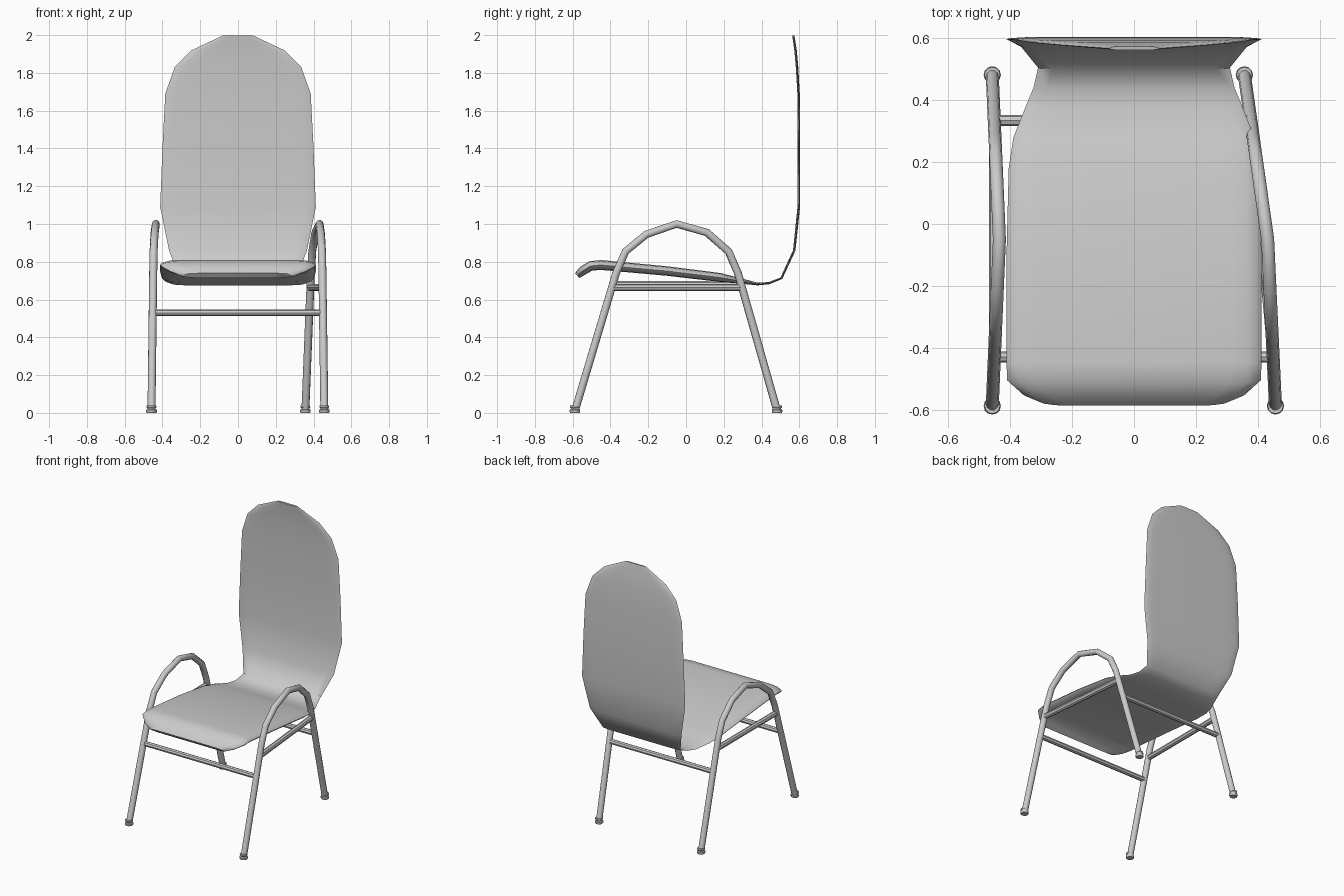
import bpy, bmesh
from mathutils import Vector

if "Cube" in bpy.data.objects:
    bpy.data.objects.remove(bpy.data.objects["Cube"])


def smooth(ob, angle):
    bpy.ops.object.select_all(action='DESELECT')
    ob.select_set(True)
    bpy.context.view_layer.objects.active = ob
    bpy.ops.object.shade_smooth_by_angle(angle=angle)


def finish(name, bm, angle=0.8):
    bmesh.ops.recalc_face_normals(bm, faces=bm.faces)
    me = bpy.data.meshes.new(name)
    bm.to_mesh(me)
    bm.free()
    ob = bpy.data.objects.new(name, me)
    bpy.context.collection.objects.link(ob)
    smooth(ob, angle)


def loft(bm, rings):
    # skin closed rings and cap both ends
    n = len(rings[0])
    for a, b in zip(rings, rings[1:]):
        for j in range(n):
            k = (j + 1) % n
            bm.faces.new((a[j], a[k], b[k], b[j]))
    bm.faces.new(rings[0])
    bm.faces.new(rings[-1])


def tube(name, pts, r, res=3, angle=0.8):
    cu = bpy.data.curves.new(name, 'CURVE')
    cu.dimensions = '3D'
    cu.bevel_depth = r
    cu.bevel_resolution = res
    cu.use_fill_caps = True
    sp = cu.splines.new('POLY')
    sp.points.add(len(pts) - 1)
    for p, co in zip(sp.points, pts):
        p.co = (*co, 1)
    ob = bpy.data.objects.new(name, cu)
    bpy.context.collection.objects.link(ob)
    bpy.ops.object.select_all(action='DESELECT')
    ob.select_set(True)
    bpy.context.view_layer.objects.active = ob
    bpy.ops.object.convert(target='MESH')
    smooth(bpy.context.object, angle)


# padded seat and back shell: stations of (y, z, half width, thickness)
stations = [
    (-0.576, 0.727, 0.30, 0.034), (-0.550, 0.750, 0.36, 0.048),
    (-0.505, 0.778, 0.41, 0.052), (-0.450, 0.783, 0.412, 0.052),
    (-0.100, 0.751, 0.412, 0.050), (0.180, 0.717, 0.405, 0.047),
    (0.280, 0.700, 0.39, 0.030), (0.380, 0.682, 0.35, 0.014),
    (0.440, 0.687, 0.325, 0.012), (0.505, 0.713, 0.31, 0.012),
    (0.573, 0.860, 0.365, 0.013), (0.597, 1.090, 0.412, 0.014),
    (0.598, 1.400, 0.40, 0.013), (0.596, 1.690, 0.385, 0.013),
    (0.588, 1.830, 0.335, 0.013), (0.580, 1.920, 0.245, 0.013),
    (0.568, 1.998, 0.08, 0.012)]
# cross-section: inset from the edge and share of the half thickness
half = [(0.0, 0.0), (0.008, 0.4), (0.045, 0.85), (0.10, 1.0)]
bm = bmesh.new()
rings = []
for i, (y, z, w, th) in enumerate(stations):
    a, b = stations[max(i - 1, 0)], stations[min(i + 1, len(stations) - 1)]
    t = Vector((0, b[0] - a[0], b[1] - a[1])).normalized()
    up = Vector((0, -t.z, t.y))
    k = min(1, w / 0.2)
    right = [(w - o * k, f) for o, f in half]
    top = right + [(-x, f) for x, f in reversed(right)]
    loop = top + [(x, -f) for x, f in reversed(top[1:-1])]
    rings.append([bm.verts.new(Vector((x, y, z)) + up * f * th / 2) for x, f in loop])
loft(bm, rings)
finish("seat_shell", bm)

# arched side frames (the right one splays inward at the back)
arch = [(-0.585, 0.02), (-0.37, 0.74), (-0.32, 0.855), (-0.21, 0.945), (-0.05, 1.0),
        (0.11, 0.955), (0.225, 0.855), (0.275, 0.74), (0.48, 0.02)]


def frame_x(side, y):
    front, mid, back = (-0.458, -0.435, -0.458) if side == "left" else (0.457, 0.432, 0.357)
    if y < -0.05:
        return mid + (front - mid) * (-0.05 - y) / 0.535
    return mid + (back - mid) * (y + 0.05) / 0.53


for side, rail_z in (("left", 0.678), ("right", 0.663)):
    tube(side + "_leg_frame", [(frame_x(side, y), y, z) for y, z in arch], 0.021)
    # rail under the seat edge
    tube(side + "_side_rail", [(frame_x(side, y), y, rail_z) for y in (-0.39, 0.295)], 0.019, 2, 0.5)
    # rubber feet
    for end, y in (("front", -0.588), ("back", 0.482)):
        bm = bmesh.new()
        rings = []
        for r, z in ((0.025, 0), (0.028, 0.005), (0.028, 0.016), (0.021, 0.02),
                     (0.021, 0.025), (0.026, 0.03), (0.025, 0.038)):
            ring = bmesh.ops.create_circle(bm, segments=12, radius=r)["verts"]
            for v in ring:
                v.co += Vector((frame_x(side, y), y, z))
            rings.append(ring)
        loft(bm, rings)
        finish(f"{side}_{end}_foot", bm)

# cross bars
for end, y in (("front", -0.43), ("back", 0.335)):
    tube(end + "_cross_bar", [(frame_x(s, y), y, 0.53) for s in ("left", "right")], 0.018, 2, 0.5)
